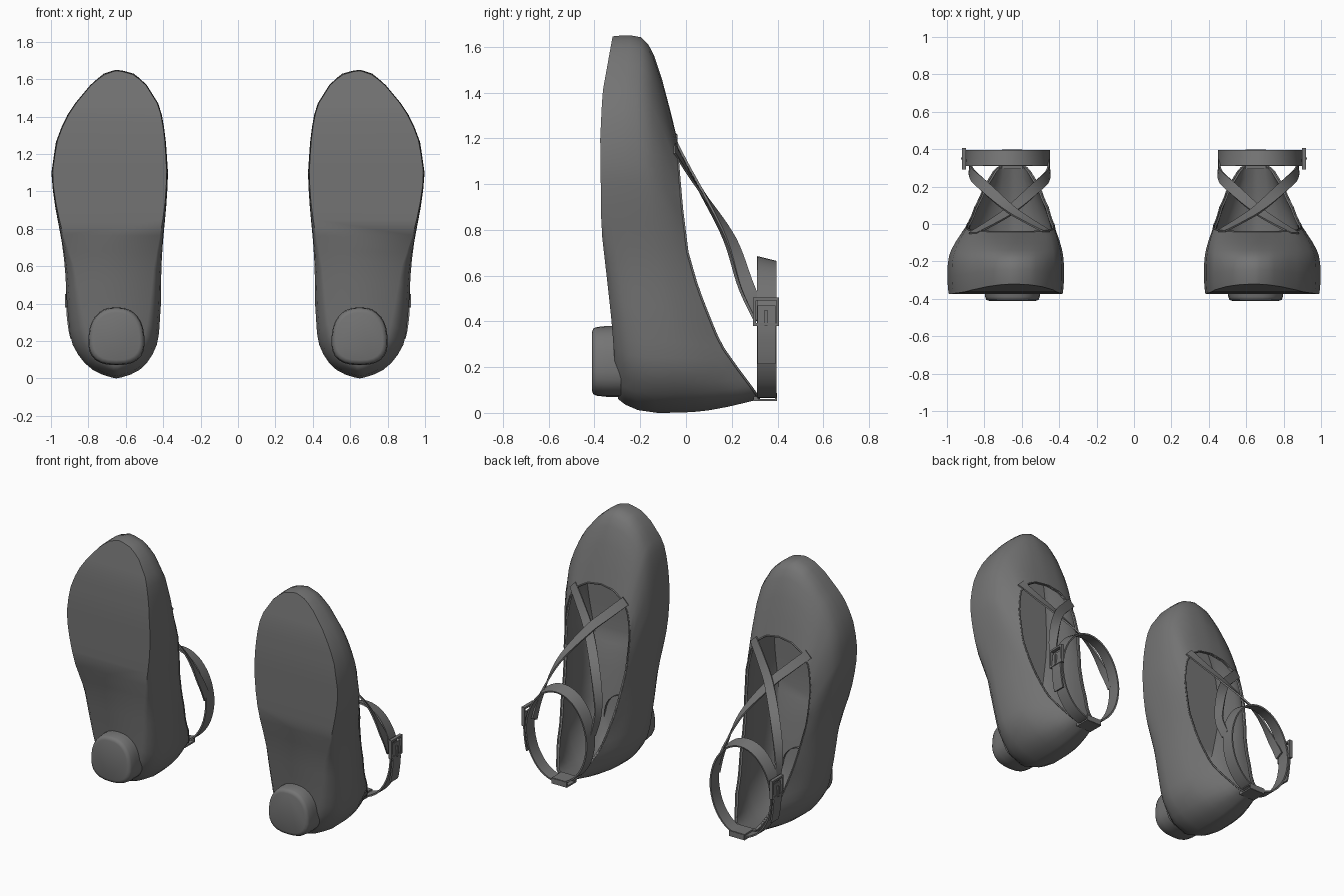
import bpy, bmesh, math
from mathutils import Vector

if "Cube" in bpy.data.objects:
    bpy.data.objects.remove(bpy.data.objects["Cube"])

grey = bpy.data.materials.new("dark_grey")
grey.diffuse_color = (0.175, 0.175, 0.175, 1)
grey.use_nodes = True
grey.node_tree.nodes["Principled BSDF"].inputs["Base Color"].default_value = grey.diffuse_color


def finish(name, verts, faces, thick=0, offset=0, angle=40):
    """Make one right-hand part and mirror it to the left shoe."""
    me = bpy.data.meshes.new(name)
    me.from_pydata([tuple(v) for v in verts], [], faces)
    bm = bmesh.new()
    bm.from_mesh(me)
    bmesh.ops.recalc_face_normals(bm, faces=bm.faces)
    bm.to_mesh(me)
    bm.free()
    ob = bpy.data.objects.new(name, me)
    bpy.context.collection.objects.link(ob)
    me.materials.append(grey)
    bpy.ops.object.select_all(action='DESELECT')
    bpy.context.view_layer.objects.active = ob
    ob.select_set(True)
    if thick:
        m = ob.modifiers.new("thickness", 'SOLIDIFY')
        m.thickness, m.offset = thick, offset
        bpy.ops.object.modifier_apply(modifier=m.name)
    bpy.ops.object.shade_smooth_by_angle(angle=math.radians(angle))
    ob.modifiers.new("pair", 'MIRROR').use_mirror_merge = False
    return ob


def interp(table, z):
    """Linear lookup in rows of (z, a, b...)."""
    z = min(max(z, table[0][0]), table[-1][0])
    for p, q in zip(table, table[1:]):
        if z <= q[0]:
            f = (z - p[0]) / (q[0] - p[0])
            return [a + (b - a) * f for a, b in zip(p[1:], q[1:])]
    return list(table[-1][1:])


def bridge(n, rows, closed=True):
    return [(r * n + i, r * n + (i + 1) % n, (r + 1) * n + (i + 1) % n, (r + 1) * n + i)
            for r in range(rows - 1) for i in range(n if closed else n - 1)]


# Shoe outlines: height, inner x, outer x
OUTER = [(0, .65, .65), (.01, .60, .70), (.03, .55, .75), (.06, .505, .80), (.11, .465, .845),
         (.2, .425, .895), (.4, .412, .915), (.6, .41, .925), (.75, .40, .945), (.9, .385, .975),
         (1.08, .373, 1.0), (1.26, .385, .975), (1.38, .40, .93), (1.46, .42, .88),
         (1.58, .495, .78), (1.635, .565, .71), (1.65, .64, .65)]
SOLE = [(.06, .65, .65), (.1, .56, .74), (.25, .49, .81), (.4, .47, .84), (.6, .45, .875),
        (.75, .42, .93), (.9, .393, .968), (1.08, .38, .995), (1.26, .39, .97), (1.38, .405, .925),
        (1.46, .425, .875), (1.58, .5, .775), (1.63, .57, .705), (1.645, .64, .65)]
COLLAR = [(.06, .65, .65), (.07, .6, .7), (.1, .565, .74), (.24, .5, .805), (.45, .46, .85),
          (.75, .43, .89), (.95, .425, .895), (1.08, .45, .875), (1.15, .49, .83),
          (1.2, .56, .75), (1.215, .65, .65)]
SOLE_Y = [(0, -.29), (.2, -.31), (.4, -.325), (.6, -.347), (.8, -.37), (1.2, -.375),
          (1.4, -.365), (1.65, -.32)]
COLLAR_Y = [(.06, .32), (.1, .295), (.2, .22), (.3, .15), (.42, .1), (.55, .05), (.7, .007),
            (.9, -.018), (1.1, -.035), (1.25, -.045)]
N = 56


def outline(table, i):
    s = (1 - math.cos(2 * math.pi * i / N)) / 2
    z = table[0][0] + (table[-1][0] - table[0][0]) * s
    xl, xr = interp(table, z)
    return Vector((xr if i <= N // 2 else xl, 0, z))


# Shoe body: rows of (fraction sole to collar, blend sole-outer-collar)
verts = []
ROWS = [(0, -1), (.05, -.6), (.14, -.2), (.28, 0), (.45, .02), (.56, .09), (.65, .2),
        (.78, .45), (.9, .74), (1, 1)]
for t, k in ROWS:
    for i in range(N):
        so, ou, co = (outline(tb, i) for tb in (SOLE, OUTER, COLLAR))
        p = ou.lerp(co, k) if k >= 0 else ou.lerp(so, -k)
        y0, y1 = interp(SOLE_Y, so.z)[0], interp(COLLAR_Y, co.z)[0]
        p.y = y0 + (y1 - y0) * t
        verts.append(p)
faces = bridge(N, len(ROWS))
# Sole: strips across the shoe, triangles at both ends
for i in range(N // 2):
    faces.append(tuple(dict.fromkeys((i, i + 1, N - i - 1, (N - i) % N))))
finish("shoe_body", verts, faces, .014, -1, 60)

# Collar piping
rim = verts[-N:]
pipe = []
for j in range(6):
    a = 2 * math.pi * j / 6
    for i in range(N):
        d = (rim[(i + 1) % N] - rim[i - 1]).normalized()
        u = d.cross(Vector((0, 1, 0))).normalized()
        w = d.cross(u)
        pipe.append(rim[i] + (u * math.cos(a) + w * math.sin(a)) * .005)
finish("collar_piping", pipe, bridge(N, 6)
       + [(5 * N + i, 5 * N + (i + 1) % N, (i + 1) % N, i) for i in range(N)], angle=80)

# Heel block: softly rounded loft out of the sole
M = 28
hv = []
for y, g in [(-.285, 1.03), (-.35, 1.03), (-.39, 1), (-.405, .96), (-.411, .85)]:
    for i in range(M):
        a = 2 * math.pi * i / M
        c, s = math.cos(a), math.sin(a)
        x = .145 * math.copysign(abs(c) ** .8, c) * (1 - .12 * s)
        z = .15 * math.copysign(abs(s) ** .8, s)
        hv.append((.65 + x * g, y, .225 + z * g))
finish("heel_block", hv, bridge(M, 5) + [tuple(range(4 * M, 5 * M))], angle=80)


def ribbon(name, pts, normals, width, steps=6, thick=.01, closed=False):
    """Flat band along a smooth path, facing the given normals."""
    pts, normals = [Vector(p) for p in pts], [Vector(n) for n in normals]
    path = []
    n = len(pts)
    for k in range(n if closed else n - 1):
        ids = [(k + o) % n if closed else min(max(k + o, 0), n - 1) for o in (-1, 0, 1, 2)]
        a, b, c, d = (pts[q] for q in ids)
        for j in range(steps):
            t = j / steps
            p = .5 * (2 * b + (c - a) * t + (2 * a - 5 * b + 4 * c - d) * t * t
                      + (3 * b - a - 3 * c + d) * t ** 3)
            path.append((p, normals[ids[1]].lerp(normals[ids[2]], t)))
    if not closed:
        path.append((pts[-1], normals[-1]))
    L = len(path)
    vs = []
    for side in (-1, 1):
        for i, (p, nr) in enumerate(path):
            nxt = path[(i + 1) % L if closed else min(i + 1, L - 1)][0]
            prv = path[i - 1 if closed else max(i - 1, 0)][0]
            w = (nxt - prv).cross(nr).normalized()
            vs.append(p + w * side * width / 2)
    return finish(name, vs, bridge(L, 2, closed), thick)


# Ankle strap ring, slightly tilted
ring, rn = [], []
for i in range(12):
    a = 2 * math.pi * i / 12
    c, s = math.cos(a), math.sin(a)
    ring.append((.675 + .222 * c, .352, .37 + .3 * s))
    rn.append((c, .25 * max(s, 0), s))
ribbon("ankle_strap", ring, rn, .085, 4, closed=True)

# Crossed straps, mirrored about the shoe's middle
cross = [(.862, -.05, 1.155), (.765, .005, 1.06), (.665, .07, .955), (.535, .185, .76),
         (.462, .258, .55), (.455, .325, .41)]
cn = [(.3, 1, .3), (.1, 1, .4), (-.1, 1, .5), (-.8, .8, .3), (-1, .2, .05), (-1, 0, 0)]
for name, sg, lift in (("cross_strap_inner", 1, 0), ("cross_strap_outer", -1, .012)):
    ribbon(name, [(.665 + sg * (x - .665), y + lift, z) for x, y, z in cross],
           [(sg * a, b, c) for a, b, c in cn], .058)

# Loose strap end hanging below the buckle
ribbon("strap_end", [(.905, .352, .47), (.912, .352, .36), (.903, .352, .27), (.892, .352, .215)],
       [(1, 0, 0)] * 4, .08)


def boxes(name, items):
    """Join boxes given as (centre, size)."""
    vs, fs = [], []
    quads = [(0, 1, 3, 2), (4, 6, 7, 5), (0, 4, 5, 1), (2, 3, 7, 6), (0, 2, 6, 4), (1, 5, 7, 3)]
    for c, d in items:
        fs += [tuple(q + len(vs) for q in f) for f in quads]
        vs += [Vector(c) + Vector((i * d[0], j * d[1], k * d[2])) / 2
               for i in (-1, 1) for j in (-1, 1) for k in (-1, 1)]
    return finish(name, vs, fs, angle=30)


# Buckle frame with prong
boxes("buckle", [((.909, .35, z), (.022, .115, .013)) for z in (.387, .497)]
      + [((.909, y, .442), (.022, .013, .12)) for y in (.299, .401)]
      + [((.918, .35, .415), (.012, .012, .07))])

# Heel tab holding the ankle strap
boxes("heel_tab", [((.65, .345, .056), (.11, .1, .01)), ((.65, .345, .085), (.11, .1, .01)),
                   ((.65, .393, .07), (.11, .01, .035)), ((.65, .305, .07), (.11, .02, .035))])
